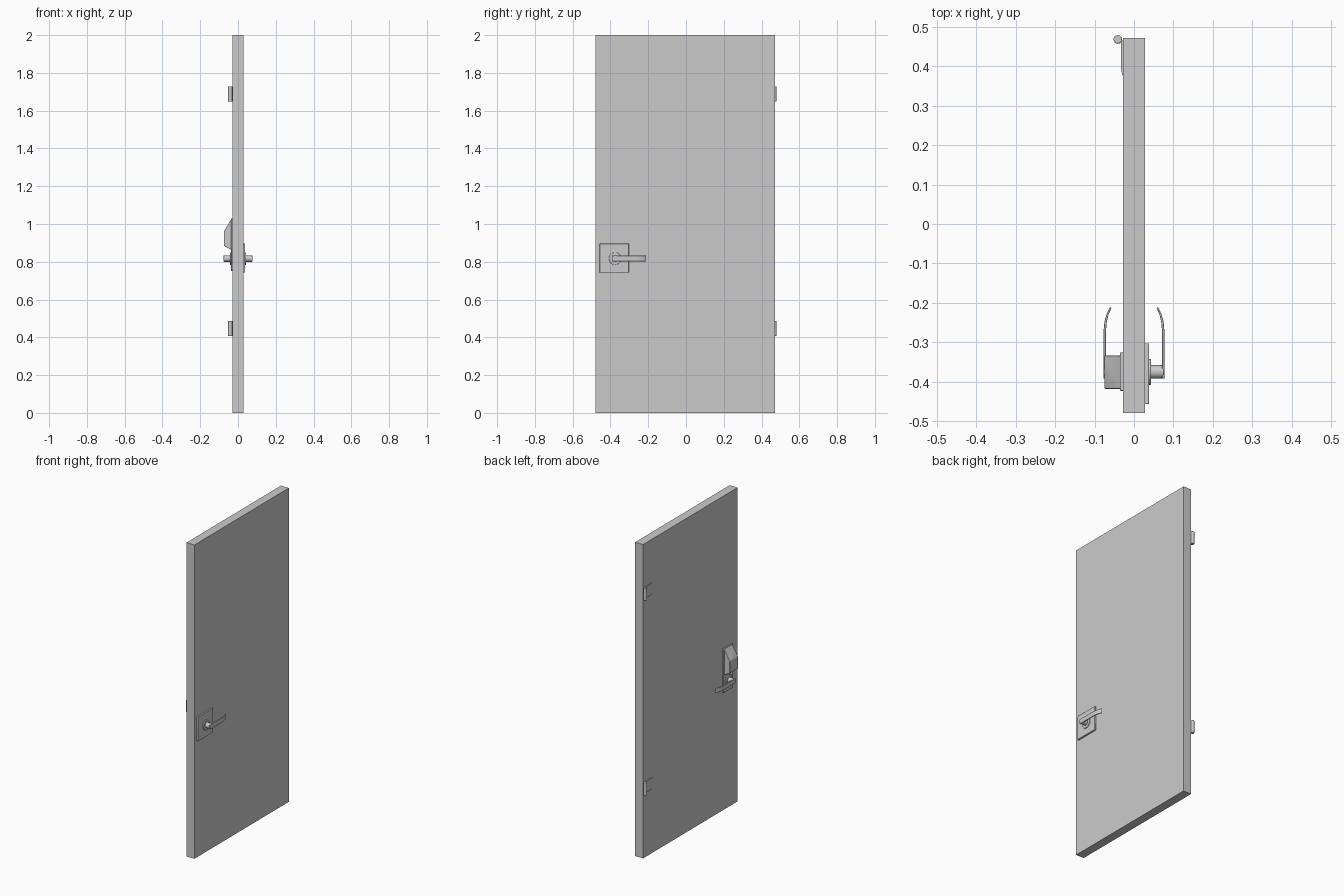
import bpy, bmesh, math
from mathutils import Vector

if "Cube" in bpy.data.objects:
    bpy.data.objects.remove(bpy.data.objects["Cube"])


def finish(name, bm, bevel=0.0):
    bmesh.ops.recalc_face_normals(bm, faces=bm.faces)
    me = bpy.data.meshes.new(name)
    bm.to_mesh(me)
    bm.free()
    ob = bpy.data.objects.new(name, me)
    bpy.context.collection.objects.link(ob)
    if bevel:
        m = ob.modifiers.new("bevel", 'BEVEL')
        m.width, m.segments = bevel, 2
    bpy.ops.object.select_all(action='DESELECT')
    ob.select_set(True)
    bpy.context.view_layer.objects.active = ob
    bpy.ops.object.shade_smooth_by_angle(angle=math.radians(35))
    return ob


def box(name, x, y, z, bevel=0.0):
    bm = bmesh.new()
    bmesh.ops.create_cube(bm, size=1)
    for v in bm.verts:
        v.co = Vector([(a + b) / 2 + c * (b - a) for (a, b), c in zip((x, y, z), v.co)])
    return finish(name, bm, bevel)


def prism(name, pts, axis, lo, hi, bevel=0.0):
    """Extrude a 2D outline along y (outline is x,z) or z (outline is x,y)."""
    bm = bmesh.new()
    place = (lambda a, b, t: (a, t, b)) if axis == 'y' else (lambda a, b, t: (a, b, t))
    face = bm.faces.new([bm.verts.new(place(a, b, lo)) for a, b in pts])
    new = bmesh.ops.extrude_face_region(bm, geom=[face])["geom"]
    shift = Vector(place(0, 0, hi - lo))
    bmesh.ops.translate(bm, vec=shift, verts=[v for v in new if isinstance(v, bmesh.types.BMVert)])
    return finish(name, bm, bevel)


def cylinder(name, start, end, r, bevel=0.0, sides=24):
    a, b = Vector(start), Vector(end)
    bm = bmesh.new()
    bmesh.ops.create_cone(bm, cap_ends=True, segments=sides, radius1=r, radius2=r, depth=(b - a).length)
    q = Vector((0, 0, 1)).rotation_difference(b - a)
    for v in bm.verts:
        v.co = q @ v.co + (a + b) / 2
    return finish(name, bm, bevel)


HY, HZ = -0.375, 0.817   # handle axis

# door slab
box("door_slab", (-0.028, 0.028), (-0.479, 0.472), (0, 2))

# plain plate on the right face
box("inner_plate", (0.026, 0.038), (-0.457, -0.303), (0.742, 0.896), 0.002)

# keypad back plate and its sloping hood on the left face
box("outer_plate", (-0.036, -0.026), (-0.423, -0.326), (0.75, 1.03), 0.002)
prism("keypad_hood", [(-0.034, 1.028), (-0.075, 0.96), (-0.075, 0.885), (-0.034, 0.862)],
      'y', -0.418, -0.334, 0.002)

# lever handles on both faces
for side, s in (("inner", 1), ("outer", -1)):
    cylinder(side + "_rosette", (s * 0.034, HY, HZ), (s * 0.043, HY, HZ), 0.033, 0.002)
    cylinder(side + "_hub", (s * 0.04, HY, HZ), (s * 0.076, HY, HZ), 0.017, 0.001)
    outer = [(0.077, -0.392), (0.077, -0.27), (0.075, -0.248), (0.070, -0.229), (0.061, -0.211)]
    inner = [(0.057, -0.213), (0.065, -0.231), (0.069, -0.249), (0.071, -0.27), (0.071, -0.392)]
    prism(side + "_lever", [(s * x, y) for x, y in outer + inner], 'z', HZ - 0.015, HZ + 0.015, 0.0015)

# hinges: leaf with tapered end, and knuckle
for place, z in (("lower", 0.447), ("upper", 1.688)):
    prism(place + "_hinge_leaf",
          [(-0.026, 0.375), (-0.030, 0.378), (-0.033, 0.395), (-0.033, 0.465), (-0.026, 0.465)],
          'z', z - 0.036, z + 0.036)
    cylinder(place + "_hinge_knuckle", (-0.041, 0.468, z - 0.04), (-0.041, 0.468, z + 0.04), 0.011, 0.002, 16)
